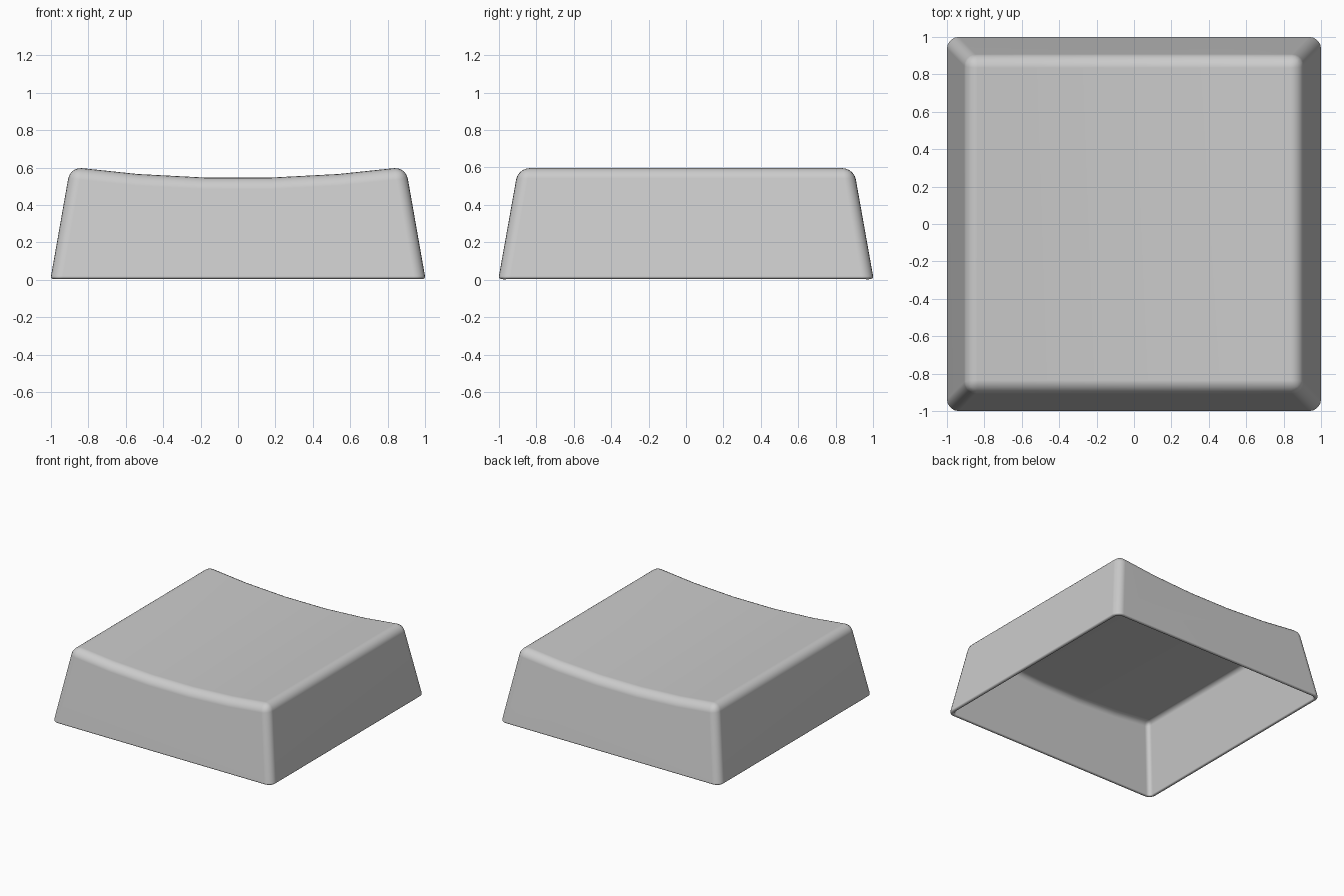
import bpy, bmesh

if "Cube" in bpy.data.objects:
    bpy.data.objects.remove(bpy.data.objects["Cube"])

BASE, TOP = 1.002, 0.897        # half widths at the bottom and the top
Z0, Z1, DIP = 0.007, 0.603, 0.059
WALL, ROUND = 0.03, 0.062

bm = bmesh.new()

# Front and back outlines: straight base, scooped top
SEG = 5
rows = []
for s in (-1, 1):
    base = [bm.verts.new((x * BASE, s * BASE, Z0)) for x in (-1, 1)]
    top = []
    for i in range(SEG + 1):
        t = 2 * i / SEG - 1
        top.append(bm.verts.new((t * TOP, s * TOP, Z1 - DIP * (1 - t * t))))
    bm.faces.new(base + top[::-1])
    rows.append((base, top))
(fb, ft), (bb, bt) = rows

# Scooped top surface and the two side walls; the bottom stays open
tops = [bm.faces.new((ft[i], ft[i + 1], bt[i + 1], bt[i])) for i in range(SEG)]
for k, j in ((0, 0), (1, -1)):
    bm.faces.new((fb[k], bb[k], bt[j], ft[j]))
bmesh.ops.recalc_face_normals(bm, faces=bm.faces)
if tops[0].normal.z < 0:
    bmesh.ops.reverse_faces(bm, faces=bm.faces)

# Round the upper rim and the four corner edges
edges = [e for e in bm.edges if len(e.link_faces) == 2
         and not all(f in tops for f in e.link_faces)]
bmesh.ops.bevel(bm, geom=edges, offset=ROUND, offset_type='OFFSET', segments=5,
                profile=0.5, affect='EDGES', clamp_overlap=False)

mesh = bpy.data.meshes.new("keycap")
bm.to_mesh(mesh)
bm.free()
cap = bpy.data.objects.new("keycap", mesh)
bpy.context.collection.objects.link(cap)

bpy.context.view_layer.objects.active = cap
cap.select_set(True)
bpy.ops.object.shade_smooth_by_angle(angle=0.7)

# Thin shell with a softened bottom rim
shell = cap.modifiers.new("shell", 'SOLIDIFY')
shell.thickness = WALL
shell.offset = -1
shell.use_even_offset = True
rim = cap.modifiers.new("soft_rim", 'BEVEL')
rim.width = 0.012
rim.segments = 3
rim.limit_method = 'ANGLE'
rim.angle_limit = 1.0
normals = cap.modifiers.new("normals", 'WEIGHTED_NORMAL')
normals.keep_sharp = True
